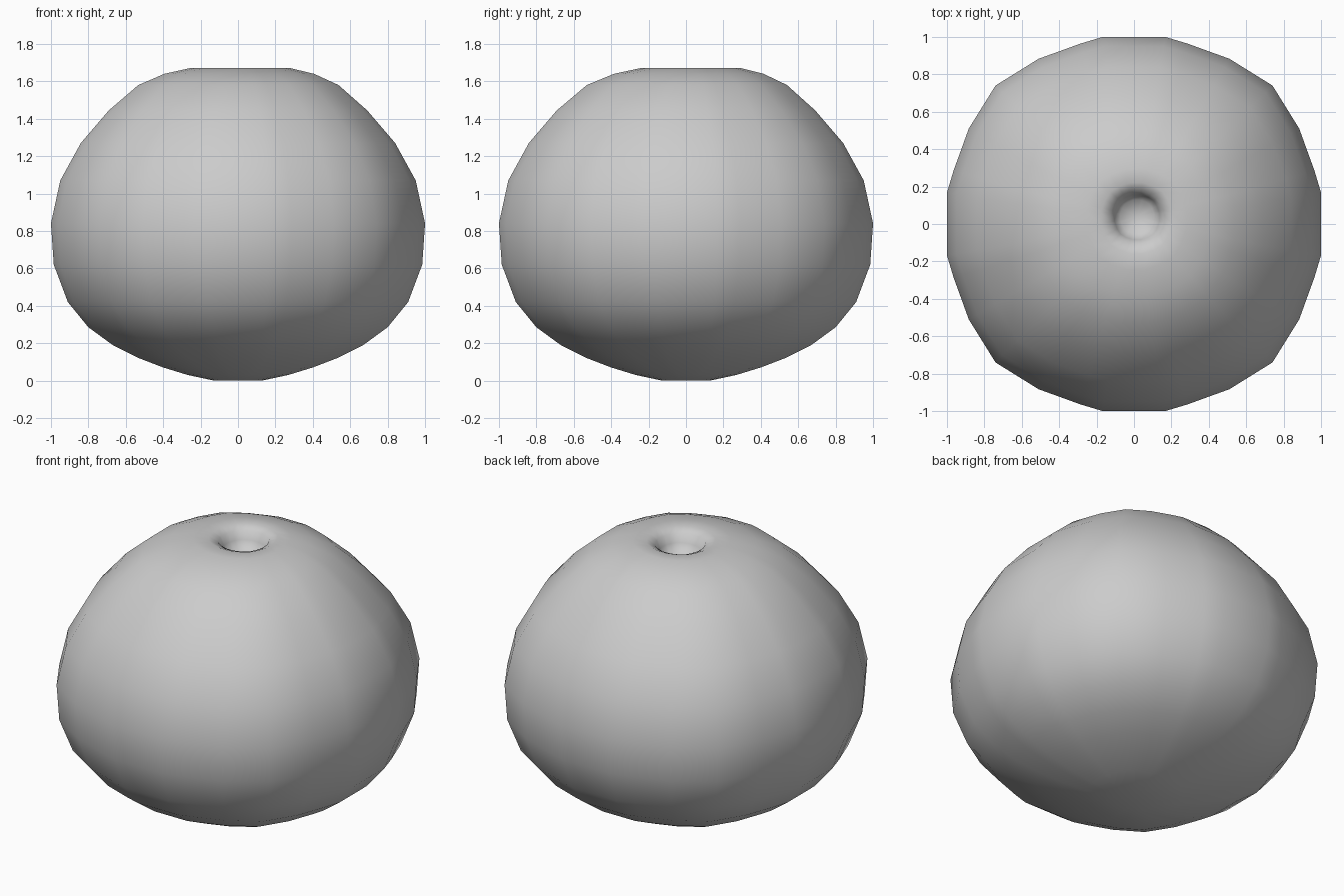
import bpy, bmesh, math

if "Cube" in bpy.data.objects:
    bpy.data.objects.remove(bpy.data.objects["Cube"])

# Vertical profile (radius, height), bottom to dimple floor
PROFILE = [(0.13, 0.0), (0.27, 0.03), (0.40, 0.07), (0.53, 0.12), (0.67, 0.19),
           (0.80, 0.285), (0.91, 0.42), (0.985, 0.62), (1.0, 0.84), (0.95, 1.07),
           (0.84, 1.27), (0.69, 1.445), (0.535, 1.58), (0.40, 1.64), (0.27, 1.67),
           (0.19, 1.672), (0.14, 1.65), (0.12, 1.60), (0.09, 1.55)]
# One quarter of the four-lobed cross-section (degrees, radius)
QUARTER = [(-9.5, 1.014), (9.5, 1.014), (16.5, 1.006), (30, 1.02),
           (45, 1.047), (60, 1.02), (73.5, 1.006)]
section = [(math.radians(a + 90 * q), r) for q in range(4) for a, r in QUARTER]

# Fruit body: lobed rings with a slightly off-centre stem dimple
bm = bmesh.new()
rings = []
for radius, z in PROFILE:
    shift = max(0.0, 1 - radius / 0.6) if z > 1 else 0.0
    ring = []
    for a, k in section:
        r = radius * k
        ring.append(bm.verts.new((r * math.cos(a) + 0.02 * shift,
                                  r * math.sin(a) + 0.045 * shift, z)))
    rings.append(ring)
n = len(section)
for low, high in zip(rings, rings[1:]):
    for i in range(n):
        j = (i + 1) % n
        bm.faces.new((low[i], low[j], high[j], high[i]))

# Closed base and dimple floor
base = bm.verts.new((0, 0, 0))
floor = bm.verts.new((0.015, 0.04, 1.54))
for i in range(n):
    j = (i + 1) % n
    bm.faces.new((base, rings[0][j], rings[0][i]))
    bm.faces.new((floor, rings[-1][i], rings[-1][j]))
for f in bm.faces:
    f.smooth = True
bmesh.ops.recalc_face_normals(bm, faces=bm.faces)
mesh = bpy.data.meshes.new("fruit_body")
bm.to_mesh(mesh)
bm.free()
bpy.context.collection.objects.link(bpy.data.objects.new("fruit_body", mesh))
